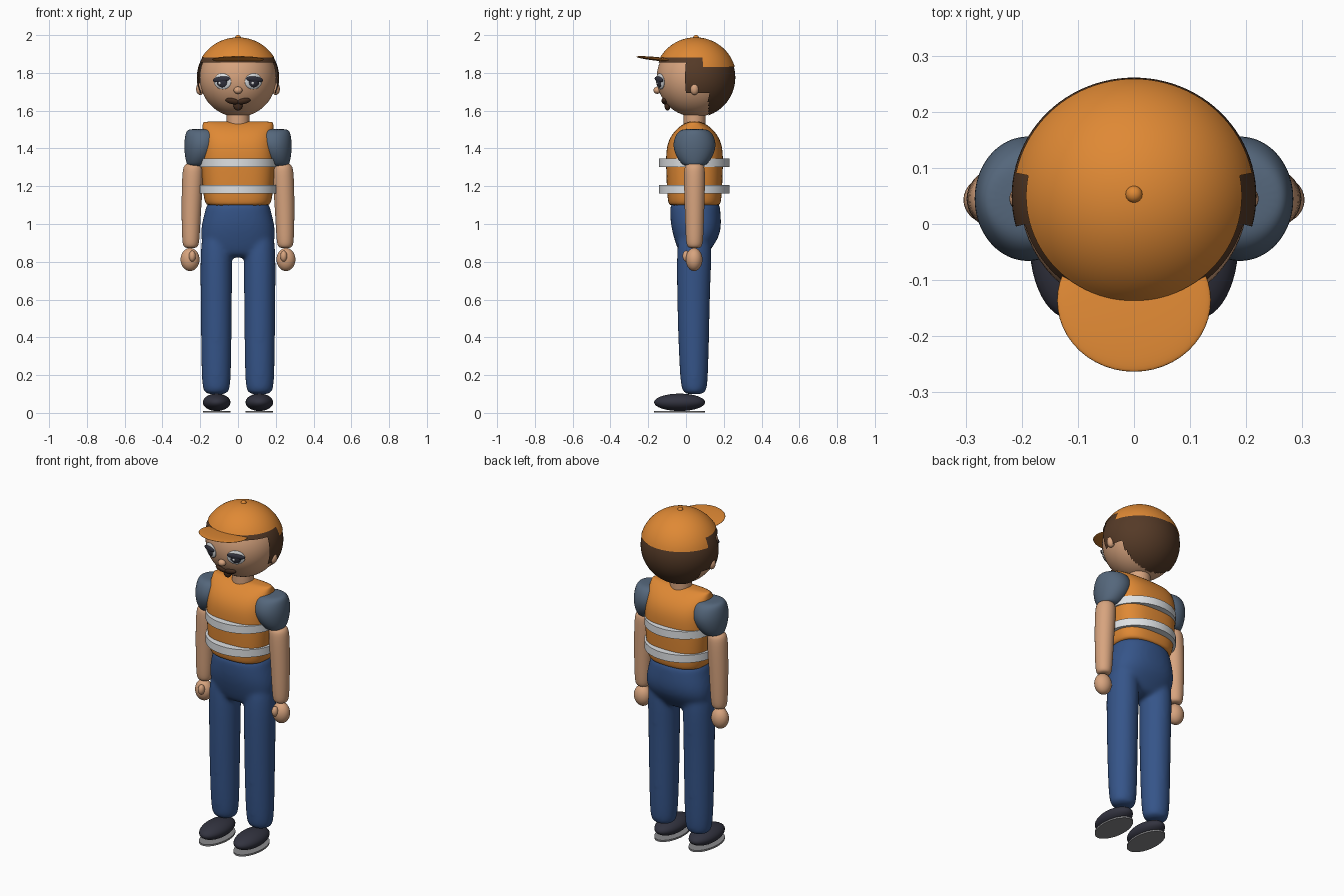
import bpy, bmesh, math
from mathutils import Vector, Matrix

cube = bpy.data.objects.get("Cube")
if cube:
    bpy.data.objects.remove(cube, do_unlink=True)


def material(name, r, g, b):
    m = bpy.data.materials.new(name)
    m.use_nodes = True
    m.diffuse_color = (r, g, b, 1)
    bsdf = next(n for n in m.node_tree.nodes if n.type == 'BSDF_PRINCIPLED')
    bsdf.inputs["Base Color"].default_value = (r, g, b, 1)
    bsdf.inputs["Roughness"].default_value = 0.7
    return m


ORANGE = material("safety orange", .74, .25, .035)
SKIN = material("skin", .68, .37, .21)
DENIM = material("denim blue", .036, .09, .25)
SLEEVE = material("slate blue", .09, .135, .2)
HAIR = material("hair brown", .09, .042, .02)
BEARD = material("dark brown", .055, .025, .013)
DARK = material("charcoal", .032, .033, .05)
WHITE = material("reflective white", .73, .75, .77)
SOLE = material("sole grey", .25, .25, .26)


def finish(name, bm, mat, smooth=True):
    bmesh.ops.recalc_face_normals(bm, faces=bm.faces)
    for f in bm.faces:
        f.smooth = smooth
    me = bpy.data.meshes.new(name)
    bm.to_mesh(me)
    bm.free()
    me.materials.append(mat)
    ob = bpy.data.objects.new(name, me)
    bpy.context.collection.objects.link(ob)
    return ob


def ellipsoid(name, loc, radii, mat, rot=None, keep=None, segs=32):
    """Stretched sphere; keep(x, y, z) optionally trims it to a shell."""
    bm = bmesh.new()
    bmesh.ops.create_uvsphere(bm, u_segments=segs, v_segments=segs // 2, radius=1)
    mtx = Matrix.Translation(loc) @ (rot or Matrix()) @ Matrix.Diagonal((*radii, 1))
    bm.transform(mtx)
    if keep:
        drop = [f for f in bm.faces if not keep(*f.calc_center_median())]
        bmesh.ops.delete(bm, geom=drop, context='FACES')
    return finish(name, bm, mat)


def add_loft(bm, rings, power=2, segs=24):
    """Stack of superellipse rings: (z, cx, cy, rx, ry)."""
    loops = []
    for z, cx, cy, rx, ry in rings:
        loop = []
        for i in range(segs):
            a = math.tau * i / segs
            c, s = math.cos(a), math.sin(a)
            x = math.copysign(abs(c) ** (2 / power), c)
            y = math.copysign(abs(s) ** (2 / power), s)
            loop.append(bm.verts.new((cx + rx * x, cy + ry * y, z)))
        loops.append(loop)
    for a, b in zip(loops, loops[1:]):
        for i in range(segs):
            j = (i + 1) % segs
            bm.faces.new((a[i], a[j], b[j], b[i]))
    bm.faces.new(loops[0][::-1])
    bm.faces.new(loops[-1])


def loft(name, rings, mat, power=2):
    bm = bmesh.new()
    add_loft(bm, rings, power)
    ob = finish(name, bm, mat)
    ob.modifiers.new("Smooth", 'SUBSURF').levels = 2
    ob.modifiers["Smooth"].render_levels = 2
    return ob


def disc(name, loc, rx, ry, depth, mat):
    """Short elliptical cylinder with crisp rims."""
    bm = bmesh.new()
    bmesh.ops.create_cone(bm, cap_ends=True, segments=48, radius1=1, radius2=1, depth=1)
    bm.transform(Matrix.Translation(loc) @ Matrix.Diagonal((rx, ry, depth, 1)))
    ob = finish(name, bm, mat)
    bpy.ops.object.select_all(action='DESELECT')
    ob.select_set(True)
    bpy.context.view_layer.objects.active = ob
    bpy.ops.object.shade_smooth_by_angle(angle=math.radians(40))
    return ob


# Head
HEAD = Vector((0, .05, 1.775))
HR = Vector((.203, .205, .208))
MID_Y = .045
ellipsoid("head", HEAD, HR, SKIN, segs=64)
disc("neck", (0, MID_Y, 1.55), .06, .058, .1, SKIN)


def on_face(name, x, z, radii, mat, out=0, tilt=0):
    """Flattened ellipsoid seated on the front of the head."""
    dx, dz = x / HR.x, (z - HEAD.z) / HR.z
    dy = -math.sqrt(1 - dx * dx - dz * dz)
    n = Vector((dx / HR.x, dy / HR.y, dz / HR.z)).normalized()
    rot = n.to_track_quat('-Y', 'Z').to_matrix().to_4x4()
    rot = rot @ Matrix.Rotation(math.radians(tilt), 4, 'Y')
    loc = Vector((x, HEAD.y + dy * HR.y, z)) + n * out
    return ellipsoid(name, loc, radii, mat, rot)


# Hair shell: back of the head, sideburns and a band below the cap
def hair_region(x, y, z):
    if y > .12:
        return True
    return z > (1.695 if y > 0 else 1.855)


ellipsoid("hair", HEAD, (.218, .211, .211), HAIR, keep=hair_region, segs=96)

# Cap
ellipsoid("cap_crown", HEAD, (.222, .216, .213), ORANGE, segs=96,
          keep=lambda x, y, z: z > (1.885 if y < .085 else 1.835))
ellipsoid("cap_button", (0, .053, 1.986), (.015, .015, .014), ORANGE)
ellipsoid("cap_visor", (0, -.136, 1.872), (.137, .128, .010), ORANGE,
          Matrix.Rotation(math.radians(-6), 4, 'X'), segs=48)

# Face
ellipsoid("nose", (0, -.152, 1.708), (.023, .02, .019), SKIN)
ellipsoid("goatee", (0, -.098, 1.627), (.024, .016, .026), BEARD)
for side, s in (("left", 1), ("right", -1)):
    on_face(side + "_eye", s * .082, 1.755, (.05, .010, .042), WHITE)
    on_face(side + "_iris", s * .082, 1.753, (.03, .010, .029), DARK, .006)
    on_face(side + "_lashes", s * .084, 1.766, (.05, .009, .015), DARK, .008, s * 6)
    on_face(side + "_eye_glint", s * .082 - .009, 1.748, (.008, .004, .008), WHITE, .014)
    on_face(side + "_moustache", s * .03, 1.652, (.036, .013, .017), BEARD, .003, s * -14)
    ellipsoid(side + "_ear", (s * .2, MID_Y, 1.715), (.022, .023, .032), SKIN)

# Safety vest with two reflective bands
vest = [(1.095, .155, .125), (1.105, .172, .138), (1.14, .184, .145), (1.3, .197, .152),
        (1.41, .197, .152), (1.475, .193, .122), (1.515, .19, .082),
        (1.538, .187, .045), (1.543, .18, .02)]
loft("vest", [(z, 0, MID_Y, rx, ry) for z, rx, ry in vest], ORANGE, 2.7)
for name, z in (("upper_band", 1.323), ("lower_band", 1.183)):
    disc(name, (0, .043, z), .206, .187, .045, WHITE)

# Arms and feet
sleeve = [(1.305, .215, .05, .05), (1.32, .213, .06, .07), (1.36, .2, .082, .1),
          (1.42, .187, .1, .118), (1.475, .187, .093, .1), (1.498, .187, .082, .075),
          (1.503, .187, .06, .045)]
arm = [(.872, .25, .025), (.882, .25, .041), (.92, .25, .047), (1.1, .247, .053),
       (1.28, .238, .058), (1.31, .236, .05), (1.325, .234, .03)]
for side, s in (("left", 1), ("right", -1)):
    loft(side + "_sleeve", [(z, s * x, MID_Y, rx, ry) for z, x, rx, ry in sleeve], SLEEVE)
    loft(side + "_arm", [(z, s * x, MID_Y, r, r) for z, x, r in arm], SKIN)
    ellipsoid(side + "_hand", (s * .254, .043, .812), (.05, .044, .061), SKIN)
    ellipsoid(side + "_thumb", (s * .242, .002, .83), (.018, .02, .029), SKIN)
    ellipsoid(side + "_shoe", (s * .113, -.034, .056), (.073, .135, .046), DARK)
    disc(side + "_sole", (s * .113, -.034, .006), .073, .135, .010, SOLE)

# Trousers: hips and legs blended into one skin
pelvis = [(.82, .04, .13, .06), (.86, .042, .182, .085), (.93, .056, .2, .122),
          (1.0, .053, .195, .136), (1.08, .048, .172, .134), (1.13, .048, .165, .13)]
leg = [(.098, .045, .045, .04), (.108, .044, .066, .06), (.145, .043, .078, .074),
       (.4, .04, .082, .083), (.7, .04, .085, .09), (.9, .045, .085, .095), (.98, .045, .06, .07)]
bm = bmesh.new()
add_loft(bm, [(z, 0, y, rx, ry) for z, y, rx, ry in pelvis], 2.3)
for s in (1, -1):
    add_loft(bm, [(z, s * .115, y, rx, ry) for z, y, rx, ry in leg])
trousers = finish("trousers", bm, DENIM)
sub = trousers.modifiers.new("Round", 'SUBSURF')
sub.levels = sub.render_levels = 2
blend = trousers.modifiers.new("Blend", 'REMESH')
blend.mode = 'VOXEL'
blend.voxel_size = .01
blend.use_smooth_shade = True
relax = trousers.modifiers.new("Relax", 'SMOOTH')
relax.factor = .5
relax.iterations = 15
